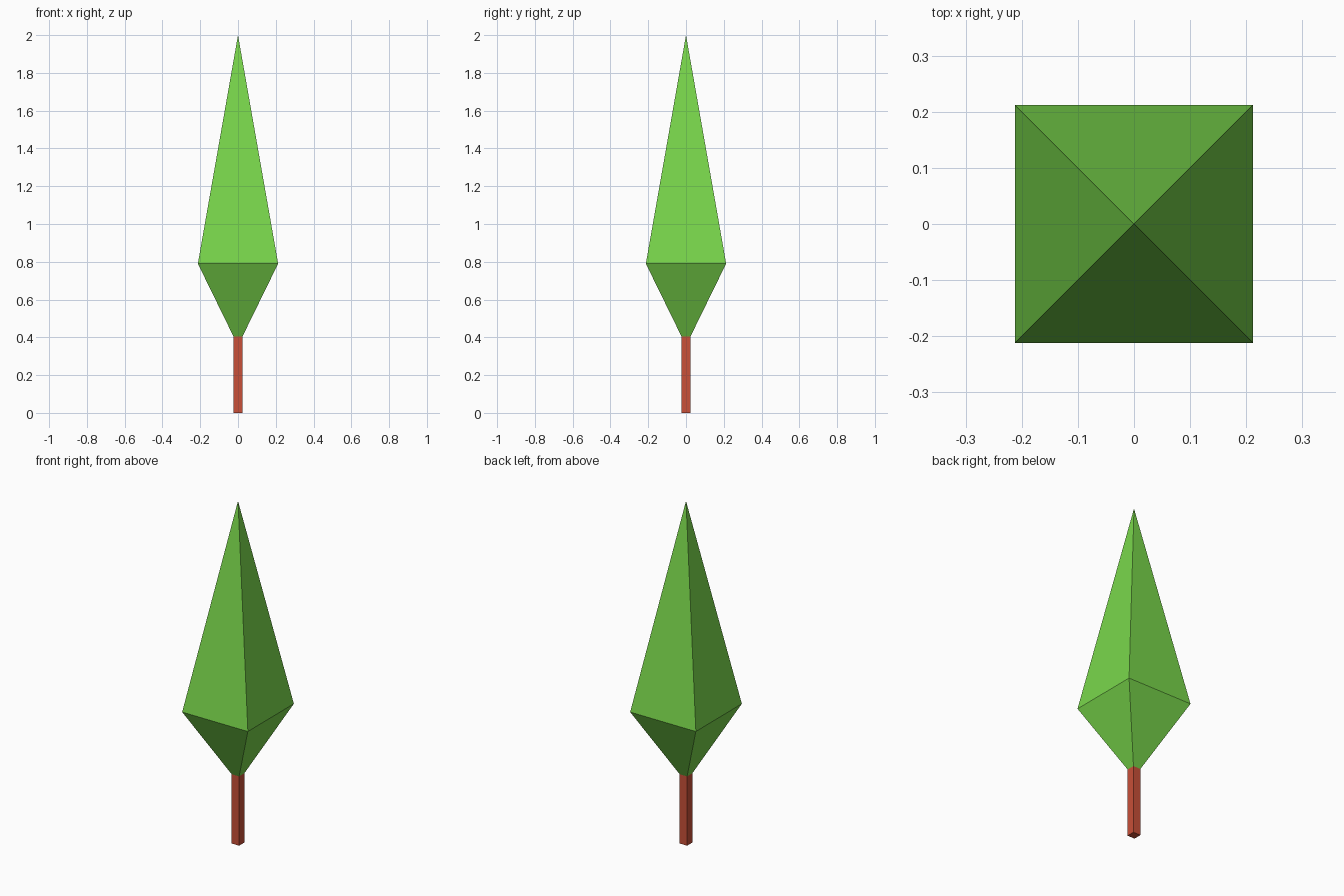
import bpy, bmesh

if "Cube" in bpy.data.objects:
    bpy.data.objects.remove(bpy.data.objects["Cube"])


def material(name, color):
    mat = bpy.data.materials.new(name)
    mat.diffuse_color = (*color, 1)
    mat.use_nodes = True
    mat.node_tree.nodes["Principled BSDF"].inputs["Base Color"].default_value = mat.diffuse_color
    return mat


def square_loft(name, levels, mat):
    """Stack square rings given as (half width, z); a zero width makes a point."""
    bm = bmesh.new()
    rings = []
    for h, z in levels:
        corners = [(-h, -h), (h, -h), (h, h), (-h, h)] if h else [(0, 0)]
        rings.append([bm.verts.new((x, y, z)) for x, y in corners])
    for low, high in zip(rings, rings[1:]):
        for i in range(4):
            j = (i + 1) % 4
            top = [high[j], high[i]] if len(high) == 4 else high
            bm.faces.new([low[i], low[j], *top])
    bm.faces.new(rings[0][::-1])
    if len(rings[-1]) == 4:
        bm.faces.new(rings[-1])
    mesh = bpy.data.meshes.new(name)
    bm.to_mesh(mesh)
    bm.free()
    mesh.materials.append(mat)
    obj = bpy.data.objects.new(name, mesh)
    bpy.context.collection.objects.link(obj)


# Square trunk
square_loft("trunk", [(0.024, 0), (0.024, 0.405)],
            material("bark", (0.58, 0.08, 0.04)))

# Foliage: short flare below, tall pyramid above
square_loft("foliage", [(0.024, 0.405), (0.2125, 0.79), (0, 2)],
            material("leaves", (0.19, 0.67, 0.07)))
